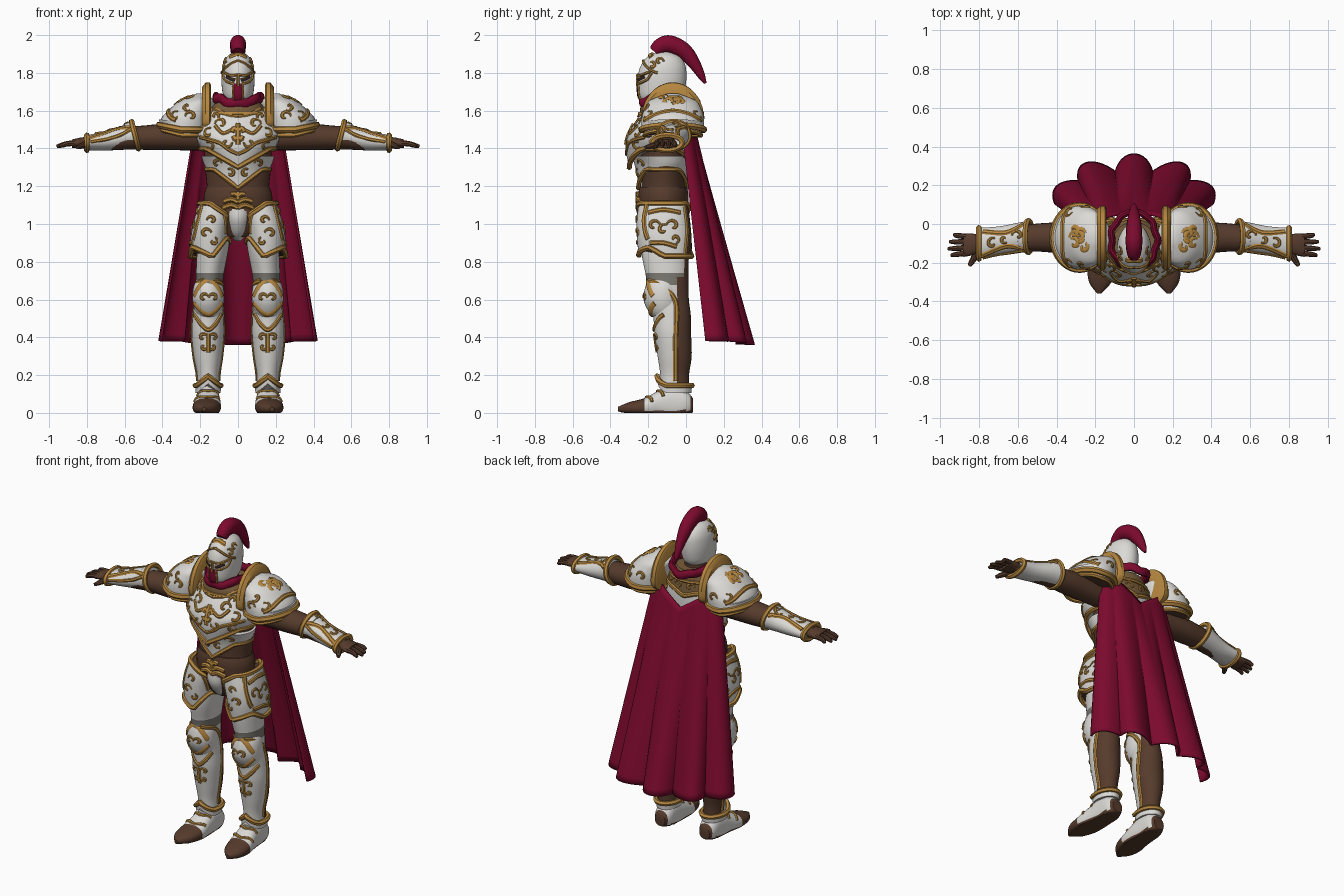
import bpy, bmesh, math
from math import sin, cos, pi
from mathutils import Vector
from mathutils.bvhtree import BVHTree

if "Cube" in bpy.data.objects:
    bpy.data.objects.remove(bpy.data.objects["Cube"])

def mat(name, *c):
    m = bpy.data.materials.new(name)
    m.diffuse_color = (*c, 1)
    m.use_nodes = True
    m.node_tree.nodes["Principled BSDF"].inputs["Base Color"].default_value = m.diffuse_color
    return m

WHITE, GOLD = mat("white_enamel", .71, .70, .67), mat("gold", .46, .24, .05)
BRONZE, BROWN = mat("bronze", .19, .11, .045), mat("brown_leather", .092, .043, .025)
RED, GREY, DARK = mat("crimson_cloth", .205, .003, .028), mat("grey_mail", .2, .19, .165), mat("dark_slit", .035, .018, .014)

def make(name, V, F, mats, rule=None, mirror=False, solid=0, angle=40):
    me = bpy.data.meshes.new(name)
    me.from_pydata([tuple(v) for v in V], [], F)
    bm = bmesh.new()
    bm.from_mesh(me)
    bmesh.ops.recalc_face_normals(bm, faces=bm.faces[:])
    bm.to_mesh(me)
    bm.free()
    for m in mats:
        me.materials.append(m)
    for p in me.polygons:
        p.material_index = rule(p.center, p.normal) if rule else 0
    o = bpy.data.objects.new(name, me)
    bpy.context.collection.objects.link(o)
    bpy.ops.object.select_all(action='DESELECT')
    bpy.context.view_layer.objects.active = o
    o.select_set(True)
    bpy.ops.object.shade_smooth_by_angle(angle=math.radians(angle))
    if solid:
        s = o.modifiers.new("thickness", 'SOLIDIFY')
        s.thickness, s.offset = solid, 0
    if mirror:
        o.modifiers.new("mirror", 'MIRROR')
    return o

def spline(pts, k):
    out = []
    for i in range(len(pts) - 1):
        q = [pts[max(0, min(len(pts) - 1, i + d))] for d in (-1, 0, 1, 2)]
        for t in (j / k for j in range(k)):
            out.append(tuple(b + .5*t*(c - a + t*(2*a - 5*b + 4*c - d + t*(3*(b - c) + d - a))) for a, b, c, d in zip(*q)))
    return out + [tuple(pts[-1])]

# rings: (position along axis, centre a, centre b, radius a, radius b)
def loft(name, rings, mats, axis='Z', n=40, sub=4, e=2, warp=None, rule=None, mirror=False):
    V, F, R = [], [], spline(rings, sub)
    for t, a, b, ra, rb in R:
        for c, s in ((cos(2*pi*j/n), sin(2*pi*j/n)) for j in range(n)):
            u, w = a + ra * math.copysign(abs(c) ** (2/e), c), b + rb * math.copysign(abs(s) ** (2/e), s)
            p = {'Z': (u, w, t), 'X': (t, u, w), 'Y': (u, t, w)}[axis]
            V.append(warp(*p) if warp else p)
    for i in range(len(R) - 1):
        F += [(i*n + j, i*n + (j+1) % n, i*n + n + (j+1) % n, i*n + n + j) for j in range(n)]
    o = make(name, V, F + [tuple(range(n)), tuple(range(len(V) - n, len(V)))], mats, rule, mirror)
    o["sides"] = n
    return o

def sweep(buf, pts, nrm, w, h, closed=False, taper=None, n=6):
    (V, F), m = buf, len(pts)
    s = len(V)
    for i, p in enumerate(pts):
        a, b = pts[i-1] if closed or i else p, pts[(i+1) % m] if closed or i < m - 1 else p
        t = (b - a).normalized()
        bi = t.cross(nrm[i]).normalized()
        k = taper(i / (m - 1)) if taper else 1
        V += [p + (bi*w*cos(2*pi*j/n) + bi.cross(t)*h*sin(2*pi*j/n)) * k for j in range(n)]
    for i in range(m if closed else m - 1):
        q = s + ((i + 1) % m) * n
        F += [(s+i*n+j, s+i*n+(j+1) % n, q+(j+1) % n, q+j) for j in range(n)]
    if not closed:
        F += [tuple(range(s, s+n)), tuple(range(len(V)-n, len(V)))]

RAY = {'front': lambda a, b: ((a, -2, b), (0, 1, 0)), 'back': lambda a, b: ((a, 2, b), (0, -1, 0)), 'top': lambda a, b: ((a, b, 3), (0, 0, -1)),
       'side': lambda a, b: ((2, a, b), (-1, 0, 0)), 'inner': lambda a, b: ((0, a, b), (1, 0, 0))}

# raised bands laid on a part's surface along 2D paths
def trim(name, target, view, paths, w=.011, h=.007, m=GOLD, mirror=True, taper=None):
    me, buf = target.data, ([], [])
    bvh = BVHTree.FromPolygons([v.co[:] for v in me.vertices], [tuple(p.vertices) for p in me.polygons])
    for path in paths:
        pts, nr = [], []
        for a, b in spline(path, 6 if len(path) < 8 else 2):
            o, d = map(Vector, RAY[view](a, b))
            co, no = bvh.ray_cast(o, d)[:2]
            if co is None or (pts and (co - pts[-1]).length > .08):
                continue
            no = -no if no.dot(d) > 0 else no
            pts.append(co + no * .002)
            nr.append(no)
        if len(pts) > 2:
            sweep(buf, pts, nr, w, h, taper=taper)
    if buf[0]:
        make(name, *buf, [m], mirror=mirror)

def scrolls(name, target, view, specs, w=.0095, m=GOLD):
    paths = [[(x + r*(1-.08*i)*cos(a+f*i*.5), y + r*(1-.08*i)*sin(a+f*i*.5)) for i in range(11)] for x, y, r, a, f in specs]
    trim(name, target, view, paths, w, .006, m, True, lambda t: .45 + .55*sin(pi*t))

# rolled edge around the first (0) and/or last (1) ring of a loft
def rims(name, o, ends=(0, 1), w=.013, mirror=True):
    buf, n, vs = ([], []), o["sides"], o.data.vertices
    for ring in (vs[-n:] if e else vs[:n] for e in ends):
        sweep(buf, [v.co.copy() for v in ring], [v.normal.copy() for v in ring], w, w, closed=True)
    make(name, *buf, [GOLD], mirror=mirror)

# waist, belt and hips
loft("waist", [(1.0, 0, -.11, .15, .1), (1.1, 0, -.12, .17, .118), (1.2, 0, -.12, .165, .116), (1.3, 0, -.12, .175, .118), (1.45, 0, -.12, .18, .12)], [BROWN])
belt = loft("belt", [(1.07, 0, -.12, .178, .132), (1.13, 0, -.12, .182, .134), (1.165, 0, -.12, .178, .132), (1.195, 0, -.12, .168, .124)], [BROWN])
trim("buckle", belt, 'front', [[(0, 1.085), (.035, 1.1), (.08, 1.085)], [(0, 1.115), (.035, 1.13), (.075, 1.12)], [(0, 1.17), (0, 1.15), (0, 1.13)], [(0, 1.15), (.02, 1.16), (.035, 1.155)]], .013, .014)
loft("hips", [(.93, 0, -.11, .1, .08), (.98, 0, -.11, .15, .11), (1.06, 0, -.12, .18, .125), (1.12, 0, -.12, .175, .122)], [BROWN])
loft("codpiece", [(.91, 0, -.13, .015, .03), (.95, 0, -.135, .05, .08), (1.02, 0, -.14, .075, .117), (1.08, 0, -.135, .088, .124)], [WHITE])

# breastplate and belly plate
belly = loft("belly_plate", [(1.19, 0, -.125, .168, .127), (1.27, 0, -.125, .183, .137), (1.36, 0, -.135, .195, .15)], [WHITE],
             warp=lambda x, y, z: (x, y, z + (1.36 - z) / .17 * min(.1, .8*abs(x))))
rims("belly_rim", belly, (0,), mirror=False)
chest = loft("chest_plate", [(1.30, 0, -.14, .195, .16), (1.38, 0, -.145, .215, .172), (1.45, 0, -.143, .222, .17), (1.52, 0, -.13, .212, .152),
             (1.58, 0, -.115, .185, .128), (1.63, 0, -.105, .12, .1)], [WHITE, BRONZE], n=48,
             rule=lambda c, n: int(c.z > (1.5 + .2*abs(c.x) if c.y > -.06 else 1.6)),
             warp=lambda x, y, z: (x, y, z + max(0, 1.5 - z) / .2 * min(.1, .6*abs(x))))
rims("chest_rim", chest, (0,), .015, mirror=False)
trim("chest_trim", chest, 'front', [[(0, 1.37), (.05, 1.395), (.1, 1.43), (.2, 1.46)], [(.14, 1.61), (.16, 1.55), (.2, 1.5)],
                                    [(0, 1.57), (.06, 1.58), (.12, 1.61)], [(.03, 1.5), (.08, 1.48), (.12, 1.52)]], .01)
scrolls("chest_scrolls", chest, 'front', [(.09, 1.53, .032, 0, 1), (.155, 1.48, .03, 2, -1), (.06, 1.43, .03, 3, 1), (.15, 1.41, .028, 1, 1), (.12, 1.57, .022, 4, -1)])
trim("chest_emblem", chest, 'front', [[(0, 1.53), (0, 1.48), (0, 1.42)], [(0, 1.49), (.02, 1.505), (.032, 1.485)], [(0, 1.46), (.015, 1.45), (.022, 1.465)]], .014, .009)
scrolls("belly_scrolls", belly, 'front', [(.04, 1.27, .025, 1, 1), (.11, 1.32, .025, 3, -1)])
trim("back_trim", chest, 'back', [[(0, 1.49), (.07, 1.515), (.13, 1.53), (.17, 1.56)]], .014)
scrolls("back_scrolls", chest, 'back', [(.04, 1.55, .028, 0, 1), (.1, 1.57, .025, 2, -1)])

# neck, collar and scarf
loft("neck", [(1.55, 0, -.11, .08, .08), (1.7, 0, -.115, .065, .075)], [BROWN])
gorget = loft("gorget", [(1.585, 0, -.11, .155, .135), (1.615, 0, -.11, .14, .132), (1.645, 0, -.11, .115, .12)], [BRONZE])
rims("gorget_rim", gorget, (0,), .01, False)
buf = ([], [])
sweep(buf, [Vector(((.118 + .006*cos(9*a))*cos(a), -.085 + .148*sin(a), 1.64 + .03*cos(a)**2 + .006*sin(7*a))) for a in (2*pi*i/70 for i in range(70))],
      [Vector((0, 0, 1))] * 70, .017, .026, closed=True, n=10)
make("scarf", *buf, [RED])

# helmet with face slot and crest
helm = loft("helmet", [(1.645, 0, -.15, .055, .085), (1.68, 0, -.135, .078, .117), (1.74, 0, -.128, .087, .127), (1.8, 0, -.125, .087, .127),
                       (1.85, 0, -.12, .078, .113), (1.89, 0, -.118, .055, .08), (1.915, 0, -.118, .012, .02)], [WHITE], n=48)
trim("face_slot", helm, 'front', [[(0, 1.745), (0, 1.7), (0, 1.65)]], .022, .004, RED, False)
trim("eye_slit", helm, 'front', [[(.015, 1.763), (.035, 1.767), (.06, 1.78)]], .01, .004, DARK)
trim("helmet_trim", helm, 'front', [[(0, 1.79), (.04, 1.787), (.075, 1.805)], [(.022, 1.745), (.045, 1.748), (.07, 1.765), (.078, 1.8)],
                                    [(.022, 1.745), (.025, 1.7), (.022, 1.65)], [(0, 1.865), (.035, 1.85), (.065, 1.825), (.085, 1.8)]], .007)
trim("nose_guard", helm, 'front', [[(0, 1.79), (0, 1.76), (0, 1.73)]], .008, .009, mirror=False)
trim("helmet_cap", helm, 'front', [[(-.04, 1.885), (0, 1.897), (.04, 1.885)]], .016, .008, mirror=False)
scrolls("helmet_scrolls", helm, 'side', [(-.14, 1.86, .022, 0, 1), (-.18, 1.84, .02, 2, -1)])
path = [Vector((0, y, z)) for y, z in spline([(-.165, 1.91), (-.135, 1.94), (-.085, 1.952), (-.01, 1.915), (.05, 1.84), (.102, 1.745)], 6)]
buf = ([], [])
sweep(buf, path, [Vector((0, .4, 1))] * len(path), .043, .048, taper=lambda t: max(.05, sin(pi*(.18 + .819*t))) ** .6, n=14)
make("crest", *buf, [RED])

# shoulders
under = lambda c, n: int(n.z < -.7)
lift = lambda x, y, z: (x, y, z + .2 * max(0, x - .3) * max(0, 1.6 - z) / .1)
paul = loft("pauldron", [(1.5, .28, -.07, .138, .165), (1.56, .268, -.07, .133, .165), (1.61, .243, -.07, .116, .15), (1.655, .215, -.07, .09, .12),
                         (1.69, .2, -.07, .02, .03)], [WHITE, BROWN], rule=under, mirror=True, warp=lift)
rims("pauldron_rim", paul, (0,), .018)
lame = loft("shoulder_lame", [(1.47, .285, -.07, .125, .15), (1.54, .285, -.07, .133, .16)], [WHITE, BROWN], rule=under, mirror=True, warp=lift)
rims("lame_rim", lame, (0,), .012)
loft("shoulder_guard", [(.142, -.07, 1.56, .15, .175), (.15, -.07, 1.56, .165, .19), (.172, -.07, 1.56, .165, .188), (.19, -.07, 1.555, .15, .17)],
     [GOLD], axis='X', sub=1, mirror=True, warp=lambda x, y, z: (x, y, z if z > 1.54 else 1.54 + .4*(z - 1.54)))
trim("pauldron_band", paul, 'side', [[(-.22, 1.55), (-.15, 1.585), (-.07, 1.6), (.01, 1.585), (.08, 1.55)]], .013)
scrolls("pauldron_emblem", paul, 'top', [(.29, -.07, .045, 0, 1), (.28, -.05, .03, 3, -1), (.31, -.1, .03, 1, 1), (.26, -.12, .025, 2, 1), (.31, -.03, .03, 5, -1), (.28, -.08, .018, 2, 1)], .013)
scrolls("pauldron_scrolls", paul, 'front', [(.25, 1.57, .03, 0, 1), (.33, 1.57, .028, 2, -1), (.27, 1.62, .022, 4, 1)])
scrolls("pauldron_back_scrolls", paul, 'back', [(.25, 1.57, .03, 0, 1), (.33, 1.57, .028, 2, -1)])

# arms, bracers and hands
loft("arm", [(.2, -.07, 1.46, .07, .07), (.4, -.07, 1.46, .077, .069), (.5, -.07, 1.457, .072, .064), (.56, -.075, 1.455, .068, .06),
             (.7, -.09, 1.435, .055, .045), (.82, -.1, 1.43, .042, .03)], [BROWN], axis='X', n=24, mirror=True)
bracer = loft("bracer", [(.54, -.065, 1.47, .082, .072), (.6, -.07, 1.46, .076, .064), (.7, -.085, 1.44, .072, .052), (.8, -.1, 1.43, .08, .04)],
              [WHITE], axis='X', mirror=True, warp=lambda x, y, z: (x + .25*(z - 1.45)*(x < .6), y, z))
rims("bracer_rim", bracer, w=.015)
trim("bracer_trim", bracer, 'top', [[(.57, .0), (.66, -.045), (.78, -.04)], [(.57, -.13), (.66, -.115), (.79, -.165)]], .014)
trim("bracer_front_trim", bracer, 'front', [[(.55, 1.51), (.65, 1.46), (.78, 1.435)]], .01)
scrolls("bracer_scrolls", bracer, 'top', [(.6, -.06, .03, 0, 1), (.73, -.1, .03, 2, -1), (.67, -.08, .02, 4, 1)])
loft("palm", [(.79, -.1, 1.43, .04, .028), (.83, -.105, 1.43, .055, .028), (.88, -.11, 1.425, .06, .022)], [BROWN], axis='X', n=20, mirror=True)
buf, up = ([], []), Vector((0, 0, 1))
for y0, y1, L in ((-.065, -.055, .93), (-.093, -.092, .952), (-.122, -.128, .96), (-.15, -.162, .945)):
    f = [Vector(p) for p in spline([(.86, y0, 1.428), (.91, (y0+y1)/2, 1.424), (L, y1, 1.41)], 4)]
    sweep(buf, f, [up]*len(f), .0145, .015, taper=lambda t: 1 - .45*t**3, n=8)
f = [Vector(p) for p in spline([(.8, -.13, 1.425), (.825, -.175, 1.415), (.85, -.215, 1.405)], 4)]
sweep(buf, f, [up]*len(f), .02, .018, taper=lambda t: 1 - .5*t**2, n=8)
make("fingers", *buf, [BROWN], mirror=True)

# legs
leg = loft("leg", [(1.0, .115, -.11, .085, .12), (.85, .135, -.11, .082, .125), (.72, .15, -.1, .073, .112), (.6, .155, -.095, .073, .11), (.52, .158, -.075, .08, .1),
                   (.42, .16, -.07, .085, .097), (.3, .16, -.06, .074, .09), (.2, .158, -.06, .058, .076), (.11, .158, -.06, .06, .076)],
           [WHITE, BROWN, GREY], sub=6, mirror=True, rule=lambda c, n: 1 if c.y > (-.05 if c.z < .73 else -.01) else 2 if .68 < c.z < .735 else 0)
for v in ('side', 'inner'):
    trim("greave_edge_" + v, leg, v, [[(-.05, .52), (-.055, .4), (-.055, .28), (-.055, .17)], [(-.2, .7), (-.12, .67), (-.06, .6), (-.05, .52)]], .013)
trim("greave_trim", leg, 'front', [[(.09, .52), (.12, .47), (.158, .44), (.195, .47), (.23, .52)], [(.158, .42), (.158, .37), (.158, .32)]], .012)
scrolls("greave_scrolls", leg, 'front', [(.185, .4, .023, 3, -1), (.13, .4, .023, 0, 1), (.18, .35, .018, 3, 1), (.135, .35, .018, 0, -1)])

# hip plates, pointed at the front
def point(x, y, z):
    k = (1.11 - z) / .28
    return x, y, z + k*(max(0, .13 - x)*.9 + .5*abs(x - .14)*min(1, max(0, -.12 - y)/.08)) - (1 - k)*max(0, .15 - x)*.7

tas = loft("tasset", [(.83, .15, -.11, .103, .14), (.92, .148, -.115, .103, .145), (1.02, .135, -.12, .098, .142), (1.11, .115, -.12, .09, .132)],
           [WHITE, BROWN], mirror=True, e=2.2, rule=lambda c, n: int(c.y > 0 or abs(n.z) > .8), warp=point)
rims("tasset_rim", tas, w=.015)
trim("tasset_side_trim", tas, 'side', [[(-.2, 1.06), (-.12, 1.075), (-.03, 1.06)], [(-.01, 1.1), (.005, .97), (-.005, .84)], [(-.19, .9), (-.12, .9), (-.05, .88)]], .012)
scrolls("tasset_side_scrolls", tas, 'side', [(-.17, .99, .035, 0, 1), (-.07, .99, .035, 3, -1), (-.12, .97, .03, 1, 1), (-.06, .92, .025, 5, 1)])
trim("tasset_front_trim", tas, 'front', [[(.19, 1.1), (.215, 1.0), (.235, .92)], [(.075, 1.06), (.065, 1.02), (.065, .95)]], .013)
scrolls("tasset_front_scrolls", tas, 'front', [(.14, 1.02, .025, 0, 1), (.17, .95, .03, 3, -1), (.13, .91, .022, 2, 1)])

# knees
knee = loft("knee_guard", [(.5, .157, -.115, .045, .05), (.54, .157, -.12, .07, .08), (.6, .157, -.125, .084, .1), (.67, .157, -.125, .078, .09),
                           (.715, .157, -.12, .055, .075)], [WHITE], mirror=True)
trim("knee_trim", knee, 'front', [[(.085, .62), (.115, .675), (.157, .705), (.2, .675), (.23, .62)], [(.085, .58), (.12, .54), (.157, .52), (.195, .54), (.23, .58)]], .015)
scrolls("knee_scrolls", knee, 'front', [(.18, .61, .025, 3, -1), (.13, .61, .025, 0, 1)])

# ankle cuffs and feet
cuff = loft("ankle_cuff", [(.105, .158, -.06, .066, .088), (.145, .158, -.06, .068, .092)], [WHITE], mirror=True,
            warp=lambda x, y, z: (x, y, z + .05*max(0, 1 - abs(x - .158)/.06)*(y < -.06)))
rims("ankle_rim", cuff, (1,), .015)
foot = loft("foot", [(.038, .155, .04, .035, .035), (0, .155, .05, .055, .07), (-.07, .156, .05, .06, .095), (-.14, .158, .045, .066, .075),
                     (-.22, .166, .03, .074, .048), (-.3, .174, .025, .058, .032), (-.36, .18, .02, .01, .012)], [WHITE, BROWN], axis='Y', e=2.3, n=32,
            mirror=True, rule=lambda c, n: int(c.y < -.21 or c.z < .014 or c.y > .02), warp=lambda x, y, z: (x, y, max(0, z)))
trim("foot_trim", foot, 'top', [[(.1, -.18), (.162, -.21), (.23, -.18)], [(.105, -.12), (.158, -.15), (.215, -.12)]], .009)

# cape with deep rounded folds
V, F, nu, nv = [], [], 120, 30
for v in (i / nv for i in range(nv + 1)):
    for a in (math.radians(-85 + 170 * j / nu) for j in range(nu + 1)):
        r = 1.18 - .36 * v**.7 * (1 - abs(cos(5*a))) * max(.3, cos(a))
        top = 1.43 + .15 * abs(sin(a))
        V.append(((.185 + .18*v) * r * sin(a), -.045 + .115*v + (.085 + .16*v) * r * cos(a)**.85, top + (.38 - .02*cos(a)**4 - top) * v))
for k in (i * (nu + 1) + j for i in range(nv) for j in range(nu)):
    F.append((k, k + 1, k + nu + 2, k + nu + 1))
make("cape", V, F, [RED], solid=.012, angle=60)
